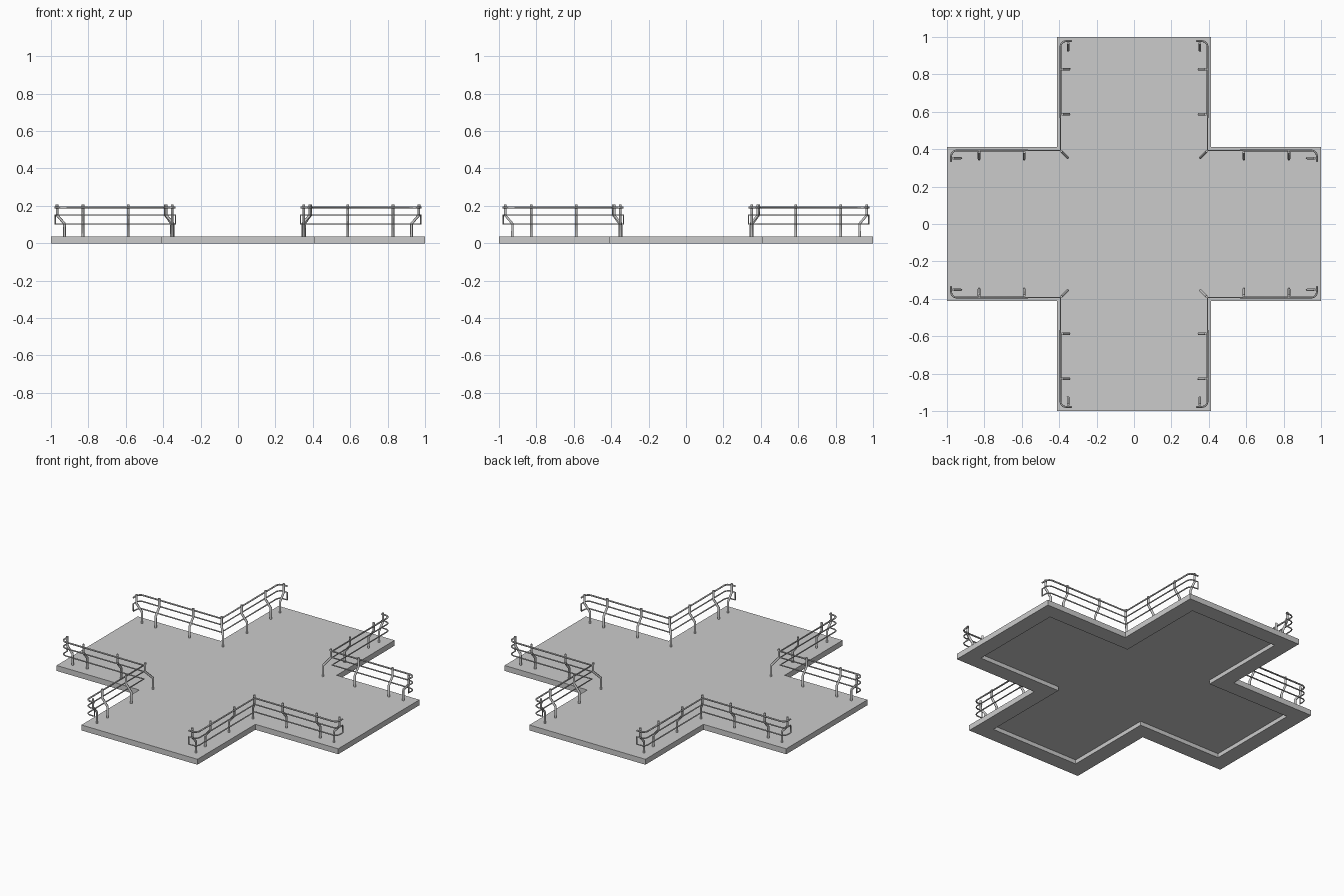
import bpy, bmesh, math

if "Cube" in bpy.data.objects:
    bpy.data.objects.remove(bpy.data.objects["Cube"])

W, L, H = 0.412, 1.0, 0.035      # arm half width, arm length, deck thickness
INSET, DEPTH = 0.10, 0.026       # recess under the deck


def cross(w, l):
    return [(w, -w), (l, -w), (l, w), (w, w), (w, l), (-w, l),
            (-w, w), (-l, w), (-l, -w), (-w, -w), (-w, -l), (w, -l)]


def add_mesh(name, mesh):
    ob = bpy.data.objects.new(name, mesh)
    bpy.context.collection.objects.link(ob)
    return ob


# Cross shaped deck with a recessed underside
bm = bmesh.new()


def ring(w, l, z):
    return [bm.verts.new((x, y, z)) for x, y in cross(w, l)]


loops = [ring(W, L, H), ring(W, L, 0), ring(W - INSET, L - INSET, 0),
         ring(W - INSET, L - INSET, DEPTH)]
for a, b in zip(loops, loops[1:]):
    for i in range(12):
        j = (i + 1) % 12
        bm.faces.new((a[i], b[i], b[j], a[j]))
bm.faces.new(loops[0])
bm.faces.new(loops[-1][::-1])
bmesh.ops.recalc_face_normals(bm, faces=bm.faces)
deck = bpy.data.meshes.new("deck")
bm.to_mesh(deck)
add_mesh("deck", deck)


def tubes(name, paths, radius, cyclic=False):
    """Sweep a round tube along each path and turn it into one mesh."""
    cu = bpy.data.curves.new(name, 'CURVE')
    cu.dimensions = '3D'
    cu.bevel_depth = radius
    cu.bevel_resolution = 1
    cu.use_fill_caps = True
    for path in paths:
        sp = cu.splines.new('POLY')
        sp.points.add(len(path) - 1)
        for p, co in zip(sp.points, path):
            p.co = (*co, 1)
        sp.use_cyclic_u = cyclic
    tmp = bpy.data.objects.new(name + "_path", cu)
    bpy.context.collection.objects.link(tmp)
    dg = bpy.context.evaluated_depsgraph_get()
    mesh = bpy.data.meshes.new_from_object(tmp.evaluated_get(dg))
    bpy.data.objects.remove(tmp)
    return add_mesh(name, mesh)


# Plan of one rail: hooked end, rounded turn, straight run to the inner corner
R, E, END, FIL = 0.393, 0.978, 0.335, 0.03
half = [(E, END)]
for k in range(5):
    t = math.radians(22.5 * k)
    half.append((E - FIL + FIL * math.cos(t), R - FIL + FIL * math.sin(t)))
plan = half + [(R, R)] + [(y, x) for x, y in reversed(half)]


def post(x0, y0, x1, y1):
    return [(x0, y0, H - 0.003), (x0, y0, 0.105), (x1, y1, 0.15), (x1, y1, 0.207)]


# Posts of one corner: inner diagonal post, then pairs on both arms
posts = [post(0.355, 0.355, 0.388, 0.388)]
for p in [(0.587, 0.347, 0.587, 0.384), (0.828, 0.347, 0.828, 0.384),
          (0.928, 0.352, 0.967, 0.352)]:
    posts.append(post(*p))
    posts.append(post(p[1], p[0], p[3], p[2]))

top_rail = [(x, y, 0.191) for x, y in plan]
low_loop = [(x, y, 0.103) for x, y in plan] + [(x, y, 0.151) for x, y in reversed(plan)]

# Repeat the railing on the four inner corners
for sx, sy, side in [(1, 1, "back_right"), (-1, 1, "back_left"),
                     (-1, -1, "front_left"), (1, -1, "front_right")]:
    def flip(path):
        return [(x * sx, y * sy, z) for x, y, z in path]
    tubes("posts_" + side, [flip(p) for p in posts], 0.0075)
    tubes("top_rail_" + side, [flip(top_rail)], 0.005)
    tubes("lower_rails_" + side, [flip(low_loop)], 0.004, True)
